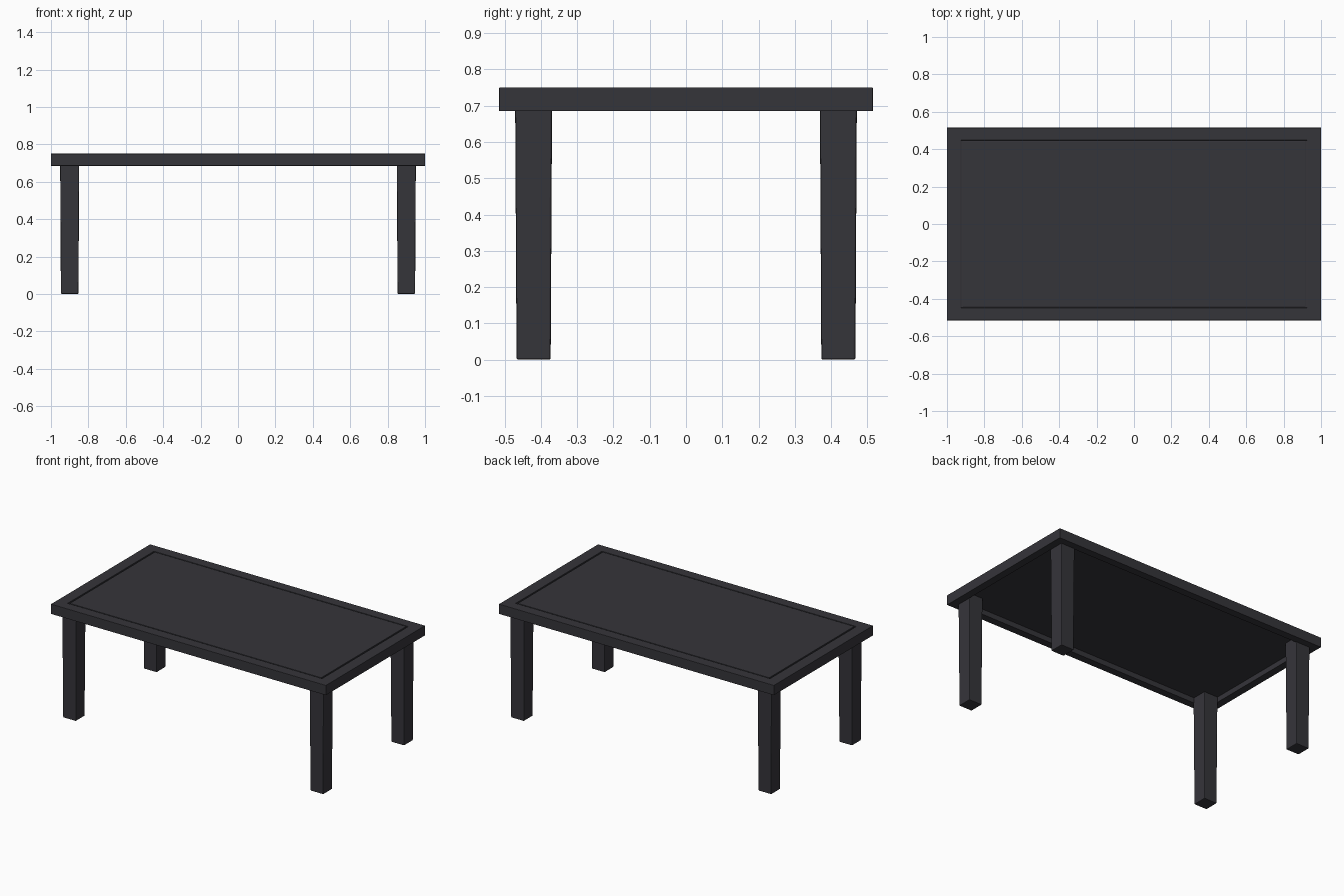
import bpy, bmesh

cube = bpy.data.objects.get("Cube")
if cube:
    bpy.data.objects.remove(cube, do_unlink=True)

charcoal = bpy.data.materials.new("charcoal_wood")
charcoal.use_nodes = True
color = (0.036, 0.035, 0.042, 1)
charcoal.diffuse_color = color
charcoal.node_tree.nodes["Principled BSDF"].inputs["Base Color"].default_value = color

HALF_X, HALF_Y = 1.0, 0.515
TOP, UNDER, LEG_TOP = 0.75, 0.685, 0.71


def finish(name, bm, bevel):
    """Turn a bmesh into a named object with softened edges."""
    bmesh.ops.recalc_face_normals(bm, faces=bm.faces)
    mesh = bpy.data.meshes.new(name)
    bm.to_mesh(mesh)
    bm.free()
    mesh.materials.append(charcoal)
    obj = bpy.data.objects.new(name, mesh)
    bpy.context.collection.objects.link(obj)
    mod = obj.modifiers.new("soft_edges", "BEVEL")
    mod.width = bevel
    mod.segments = 2
    mod.limit_method = "ANGLE"
    return obj


def ring(bm, x, y, z):
    return [bm.verts.new((sx * x, sy * y, z))
            for sx, sy in ((-1, -1), (1, -1), (1, 1), (-1, 1))]


def bridge(bm, a, b):
    for i in range(4):
        j = (i + 1) % 4
        bm.faces.new((a[i], a[j], b[j], b[i]))


# Tabletop: border, thin groove, centre panel and recessed underside
bm = bmesh.new()
inner_x, inner_y = HALF_X - 0.08, HALF_Y - 0.07
rings = [
    ring(bm, HALF_X - 0.05, HALF_Y - 0.05, UNDER + 0.035),
    ring(bm, HALF_X - 0.05, HALF_Y - 0.05, UNDER),
    ring(bm, HALF_X, HALF_Y, UNDER),
    ring(bm, HALF_X, HALF_Y, TOP),
    ring(bm, inner_x + 0.005, inner_y + 0.003, TOP),
    ring(bm, inner_x + 0.005, inner_y + 0.003, TOP - 0.008),
    ring(bm, inner_x - 0.005, inner_y - 0.003, TOP - 0.008),
    ring(bm, inner_x - 0.005, inner_y - 0.003, TOP),
]
for a, b in zip(rings, rings[1:]):
    bridge(bm, a, b)
bm.faces.new(rings[0])
bm.faces.new(rings[-1])
finish("tabletop", bm, 0.0015)

# Legs: square posts tapering slightly to the floor
for side, sx in (("left", 1), ("right", -1)):
    for end, sy in (("front", -1), ("back", 1)):
        bm = bmesh.new()
        foot = ring(bm, 0.047, 0.047, 0)
        head = ring(bm, 0.051, 0.051, LEG_TOP + 0.012)
        bridge(bm, foot, head)
        bm.faces.new(foot)
        bm.faces.new(head)
        leg = finish(f"{end}_{side}_leg", bm, 0.005)
        leg.location = (sx * 0.9, sy * 0.42, 0)
